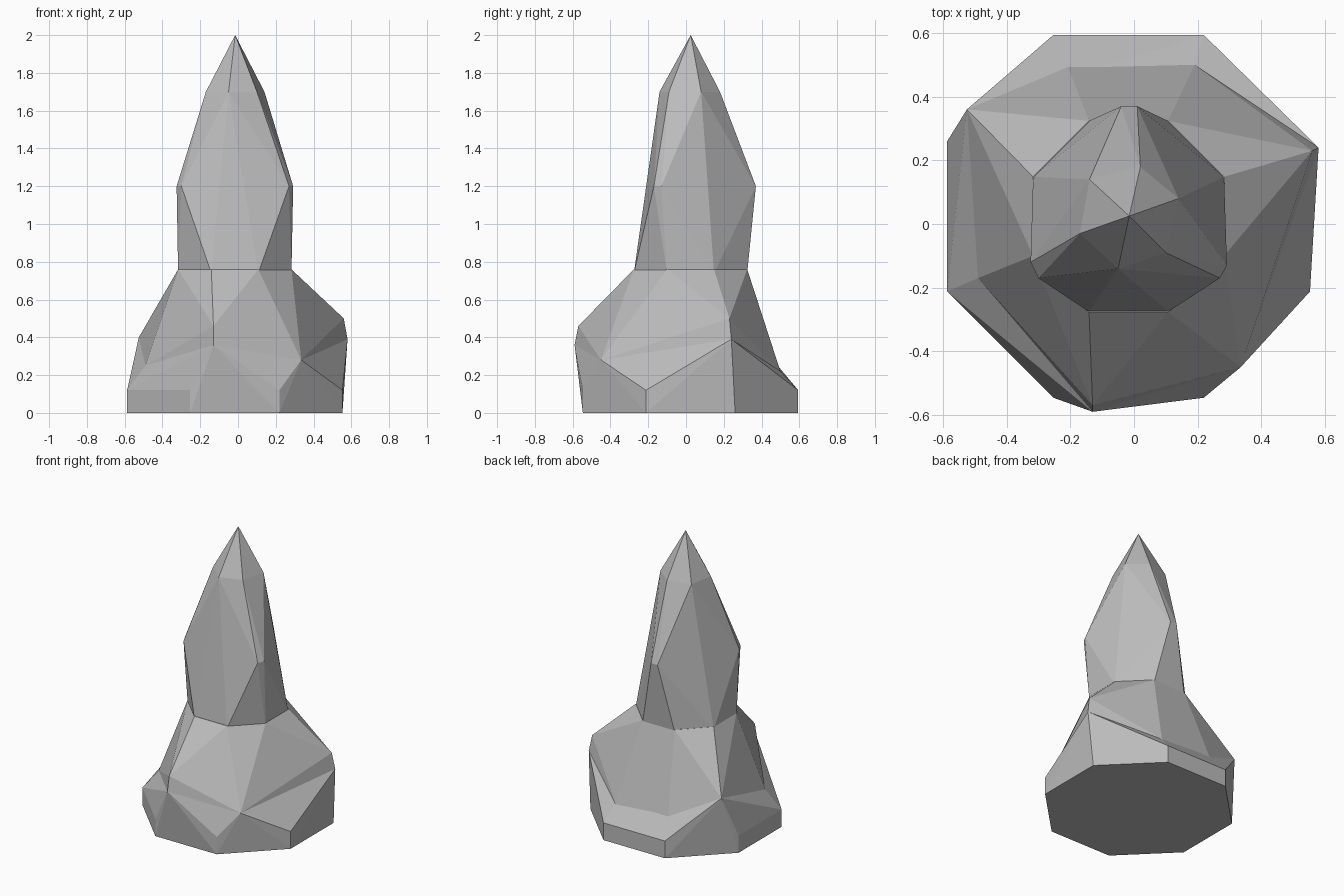
import bpy, bmesh
from math import cos, sin, pi

cube = bpy.data.objects.get("Cube")
if cube:
    bpy.data.objects.remove(cube)

stone = bpy.data.materials.new("grey stone")
stone.use_nodes = True
GREY = (0.5, 0.5, 0.5, 1)
stone.diffuse_color = GREY
stone.node_tree.nodes["Principled BSDF"].inputs["Base Color"].default_value = GREY


def octagon(apothem, z, cx=-0.017, cy=0.024):
    """Regular octagon with flat sides facing the axes."""
    r = apothem / cos(pi / 8)
    return [(cx + r * cos(a), cy + r * sin(a), z)
            for a in (pi / 8 + k * pi / 4 for k in range(8))]


def rock(name, points):
    """Faceted stone: the convex hull of a few corner points."""
    bm = bmesh.new()
    for p in points:
        bm.verts.new(p)
    hull = bmesh.ops.convex_hull(bm, input=bm.verts)
    spare = {v for v in hull["geom_interior"] + hull["geom_unused"]
             if isinstance(v, bmesh.types.BMVert)}
    bmesh.ops.delete(bm, geom=list(spare), context="VERTS")
    bmesh.ops.dissolve_limit(bm, angle_limit=0.01, verts=bm.verts, edges=bm.edges)
    bmesh.ops.recalc_face_normals(bm, faces=bm.faces)
    mesh = bpy.data.meshes.new(name)
    bm.to_mesh(mesh)
    bm.free()
    mesh.materials.append(stone)
    obj = bpy.data.objects.new(name, mesh)
    bpy.context.collection.objects.link(obj)
    return obj


# Corners shared by the skirt and the mound
crease = [(-0.21, 0.50, 0.22), (0.19, 0.50, 0.22),
          (-0.49, -0.17, 0.25), (0.335, -0.45, 0.28)]
left_bump, front_bump, right_bump = (0.58, 0.24, 0.39), (-0.13, -0.59, 0.36), (-0.525, 0.36, 0.40)

# Broad foot: octagon with a low rim, pulled up at three corners
foot = octagon(0.57, 0)
rim = [p for k, p in enumerate(octagon(0.57, 0.12)) if k != 0]
rock("foot", foot + rim + crease + [left_bump, front_bump, right_bump])

# Lumpy mound rising from the foot to the neck
peaks = [(0.56, 0.23, 0.50), (-0.13, -0.57, 0.46)]
rock("mound", octagon(0.30, 0.76) + crease + peaks + [left_bump, front_bump, right_bump])

# Tall spire: octagonal neck, rounded triangle belly, six-sided tip
belly = [(-0.30, -0.17, 1.2), (-0.325, -0.12, 1.2), (0.27, -0.17, 1.2),
         (0.292, -0.13, 1.2), (-0.04, 0.37, 1.2), (0.01, 0.37, 1.2)]
collar = [(-0.14, 0.14, 1.7), (0.02, 0.18, 1.7), (0.14, 0.08, 1.7),
          (0.10, -0.09, 1.7), (-0.05, -0.14, 1.7), (-0.17, -0.03, 1.7)]
rock("spire", octagon(0.30, 0.74) + belly + collar + [(-0.015, 0.025, 2.0)])
